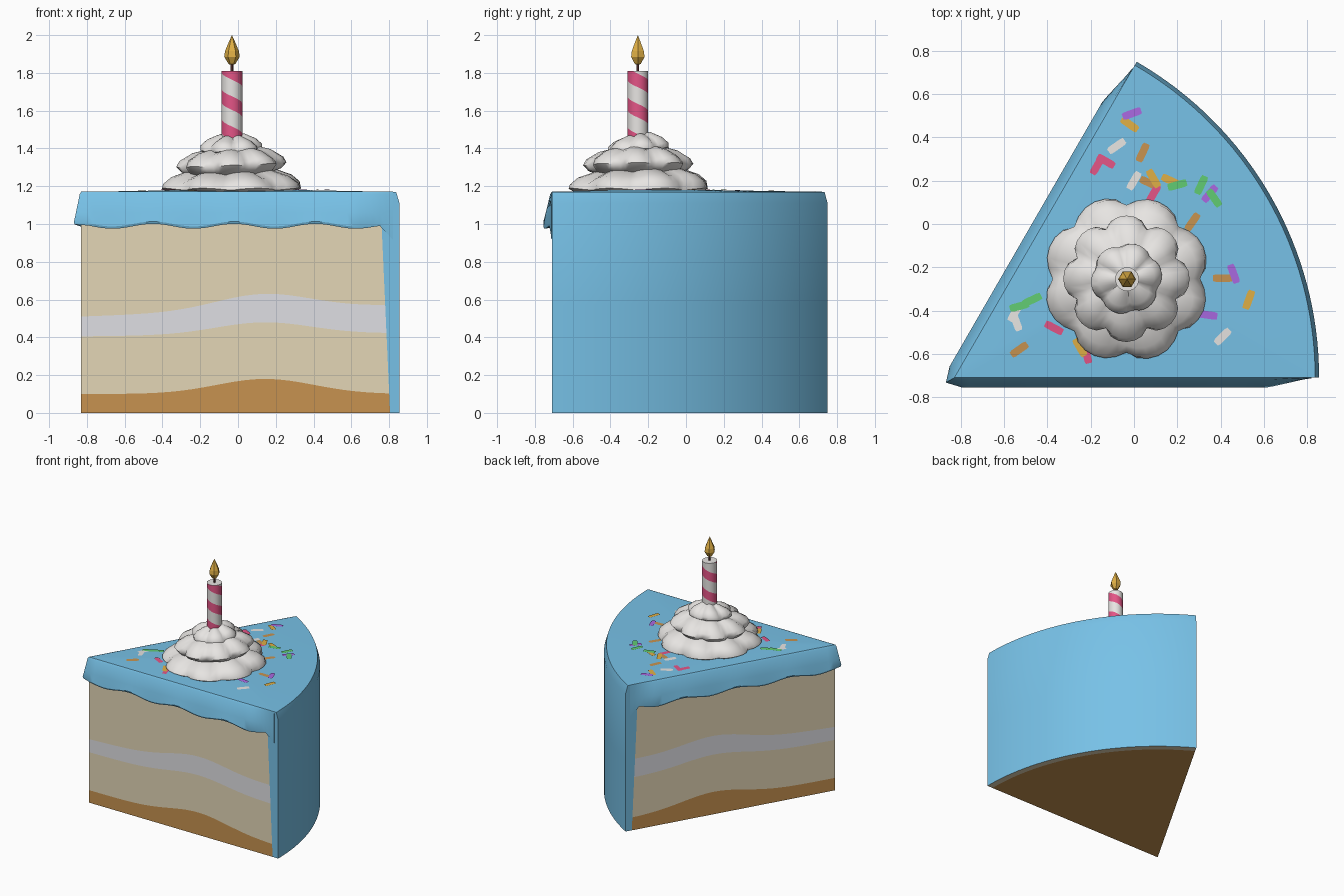
import bpy, bmesh, math
from mathutils import Vector
from mathutils.bvhtree import BVHTree

if "Cube" in bpy.data.objects:
    bpy.data.objects.remove(bpy.data.objects["Cube"])

COLORS = {
    "icing_blue": (.19, .55, .82), "sponge": (.77, .67, .47), "filling": (.74, .74, .77),
    "brown": (.57, .29, .08), "cream_white": (.84, .82, .80), "pink": (.77, .09, .24),
    "gold": (.74, .43, .06), "purple": (.40, .14, .75), "green": (.12, .60, .17),
    "wick_dark": (.12, .04, .04)}
NAMES = list(COLORS)
MATS = []
for n, c in COLORS.items():
    m = bpy.data.materials.new(n)
    m.diffuse_color = (*c, 1)
    m.use_nodes = True
    m.node_tree.nodes["Principled BSDF"].inputs["Base Color"].default_value = m.diffuse_color
    MATS.append(m)
BLUE, SPONGE, FILL, BROWN, WHITE, PINK, GOLD, PURPLE, GREEN, WICK = range(10)


class Part:
    """Collects coloured faces and turns them into an object."""
    def __init__(self):
        self.bm = bmesh.new()

    def face(self, pts, col):
        f = self.bm.faces.new([self.bm.verts.new(p) for p in pts])
        f.material_index = col

    def finish(self, name, angle=None, recalc=True):
        bm = self.bm
        bmesh.ops.remove_doubles(bm, verts=bm.verts, dist=1e-4)
        if recalc:
            bmesh.ops.recalc_face_normals(bm, faces=bm.faces)
        me = bpy.data.meshes.new(name)
        bm.to_mesh(me)
        used = sorted({p.material_index for p in me.polygons})
        for u in used:
            me.materials.append(MATS[u])
        for p in me.polygons:
            p.material_index = used.index(p.material_index)
        ob = bpy.data.objects.new(name, me)
        bpy.context.collection.objects.link(ob)
        if angle:
            bpy.ops.object.select_all(action='DESELECT')
            ob.select_set(True)
            bpy.context.view_layer.objects.active = ob
            bpy.ops.object.shade_smooth_by_angle(angle=math.radians(angle))
        return ob


AX, AY, R, TOP = -.83, -.71, 1.685, 1.17     # wedge apex, radius, top height
S60 = math.sin(math.pi / 3)


def polar(r, a, z):
    return Vector((AX + r * math.cos(a), AY + r * math.sin(a), z))


def levels(r):
    g = math.exp(-((r - .97) / .36) ** 2)
    return [0, .10 + .08 * g, .405 + .01 * r + .065 * g, .51 + .036 * r + .085 * g, 1.11, TOP]


def outer(k):
    return R - .018 if k == 5 else R


def edge(z):
    return 1.635 - .045 * z


# cake slice: layered cut faces, icing wall, top and bottom
slice_ = Part()
N, ARC = 28, 32
LAYER = [BROWN, SPONGE, FILL, SPONGE, SPONGE]
LZ = levels(1.62)
for a in (0, math.pi / 3):
    for k in range(5):
        def pt(i, kk):
            z = levels(i / N * 1.62)[kk]
            return polar(i / N * edge(z), a, z)
        for i in range(N):
            q = [pt(i, k), pt(i + 1, k), pt(i + 1, k + 1), pt(i, k + 1)]
            slice_.face(q, LAYER[k])
        slice_.face([pt(N, k), polar(outer(k), a, LZ[k]),
                     polar(outer(k + 1), a, LZ[k + 1]), pt(N, k + 1)], BLUE)
hub = Vector((.05, -.2, TOP + .015))
for j in range(ARC):
    a, b = (math.pi / 3 * t / ARC for t in (j, j + 1))
    for k in range(5):
        slice_.face([polar(outer(k), a, LZ[k]), polar(outer(k), b, LZ[k]),
                     polar(outer(k + 1), b, LZ[k + 1]), polar(outer(k + 1), a, LZ[k + 1])], BLUE)
    slice_.face([hub, polar(outer(5), a, TOP), polar(outer(5), b, TOP)], BLUE)
    e = edge(0)
    slice_.face([polar(0, 0, 0), polar(e, b, 0), polar(e, a, 0)], BROWN)
    slice_.face([polar(e, a, 0), polar(e, b, 0), polar(R, b, 0), polar(R, a, 0)], SPONGE)
for a in (0, math.pi / 3):
    rs = [edge(TOP) * i / N for i in range(N + 1)] + [outer(5)]
    for r0, r1 in zip(rs, rs[1:]):
        slice_.face([hub, polar(r0, a, TOP), polar(r1, a, TOP)], BLUE)
bmesh.ops.remove_doubles(slice_.bm, verts=slice_.bm.verts, dist=1e-4)
bvh = BVHTree.FromBMesh(slice_.bm)
slice_.finish("cake_slice", 30)

# icing lip flaring over both cut faces
lip = Part()
for a, nrm in ((0, Vector((0, -1, 0))), (math.pi / 3, Vector((-S60, .5, 0)))):
    cols = []
    M = 48
    for i in range(M + 1):
        r = 1.65 * i / M
        d = .045 * min(1, max(.06, (1.65 - r) / .2))
        zb = .988 + .013 * math.cos(2 * math.pi * (r - .38) / .43)
        if r > 1.58:
            zb -= (r - 1.58) * 1.2
        n = Vector((-S60, -.5, 0)) if i == 0 else nrm
        b = polar(r, a, 0)
        cols.append([b + n * o + Vector((0, 0, z)) for o, z in
                     ((0, TOP + .001), (d * .2, TOP - .012), (d * .72, 1.06),
                      (d, zb + .012), (d * .9, zb), (0, zb + .006))])
    for c0, c1 in zip(cols, cols[1:]):
        for k in range(6):
            k2 = (k + 1) % 6
            lip.face([c0[k], c1[k], c1[k2], c0[k2]], BLUE)
    lip.face(cols[-1], BLUE)
lip.finish("icing_lip", 30)

# whipped cream: three lobed tiers, each a ruffled revolve
CX, CY = -.035, -.253
cream = Part()


def tier(prof, lobes, phase, depth, seg=48):
    def pt(p, j):
        t = 2 * math.pi * (j % seg) / seg
        w = abs(math.sin(lobes * t / 2 + phase + p[1] * 5))
        r = p[0] * (1 - depth + depth * math.sqrt(w))
        z = p[1] + .012 * math.sin(t + phase) * (p[1] > 1.2) - .012 * (1 - w) * (p[0] > 0)
        return Vector((CX + r * math.cos(t), CY + r * math.sin(t), z))
    for p, q in zip(prof, prof[1:]):
        for j in range(seg):
            if q[0] == 0:
                cream.face([pt(p, j), pt(p, j + 1), (CX, CY, q[1])], WHITE)
            else:
                cream.face([pt(p, j), pt(p, j + 1), pt(q, j + 1), pt(q, j)], WHITE)


tier([(.34, 1.165), (.385, 1.19), (.375, 1.22), (.33, 1.255), (.24, 1.285), (0, 1.30)], 8, .4, .17)
tier([(.20, 1.26), (.265, 1.285), (.292, 1.315), (.275, 1.345), (.21, 1.385), (.13, 1.405),
      (0, 1.41)], 8, 1.3, .18)
tier([(.13, 1.37), (.165, 1.395), (.165, 1.42), (.13, 1.45), (.07, 1.475), (0, 1.48)], 6, .2, .18)
cream.finish("whipped_cream", 50)

# candle with helical stripe
candle = Part()
KX, KY, KR, Z0, Z1, PITCH = -.032, -.255, .055, 1.40, 1.81, .16
SEG = 24


def ring(t, z, r=KR):
    return Vector((KX + r * math.cos(t), KY + r * math.sin(t), z))


for j in range(SEG):
    ta, tb = (2 * math.pi * t / SEG - math.pi / 2 for t in (j, j + 1))

    def lev(t, k):      # even k = stripe bottom, odd k = stripe top
        z = 1.64 - PITCH * (t + math.pi / 2) / (2 * math.pi) + PITCH * (k // 2) + (.036 if k % 2 else -.036)
        return min(Z1, max(Z0, z))
    for k in range(-6, 8):
        p = [ring(ta, lev(ta, k)), ring(tb, lev(tb, k)), ring(tb, lev(tb, k + 1)), ring(ta, lev(ta, k + 1))]
        u = [v for i, v in enumerate(p) if (v - p[i - 1]).length > 1e-4]
        if len(u) > 2 and max(v.z for v in u) - min(v.z for v in u) > 1e-4:
            candle.face(u, WHITE if k % 2 else PINK)
    candle.face([ring(ta, Z1), ring(tb, Z1), (KX, KY, Z1)], WHITE)
    candle.face([ring(tb, Z0), ring(ta, Z0), (KX, KY, Z0)], WHITE)
candle.finish("candle", 40)


# wick and flame: small six-sided revolves
def revolve(name, prof, col, seg=6):
    p = Part()
    for (r0, z0), (r1, z1) in zip(prof, prof[1:]):
        for j in range(seg):
            a, b = (2 * math.pi * t / seg for t in (j, j + 1))
            q = [ring(a, z0, r0), ring(b, z0, r0), ring(b, z1, r1), ring(a, z1, r1)]
            q = q[1:] if r0 == 0 else q[:3] if r1 == 0 else q
            p.face(q, col)
    p.finish(name)


revolve("wick", [(0, 1.80), (.008, 1.80), (.008, 1.86), (0, 1.86)], WICK)
revolve("flame", [(0, 1.84), (.018, 1.847), (.041, 1.885), (.037, 1.915), (.014, 1.97), (0, 2.0)], GOLD)

# sprinkles: thin flat capsules laid on the icing (x, y, angle) per colour
SPRINKLES = {
    PURPLE: [(-.01, .51, 20), (.35, .14, 50), (.46, -.23, -70), (.34, -.42, -8)],
    GOLD: [(-.02, .46, -35), (.09, .21, -60), (.17, .2, -25), (.53, -.35, 70), (-.25, -.57, -60)],
    WHITE: [(-.08, .36, 35), (0, .2, 60), (.41, -.52, 45), (-.55, -.41, 60), (-.545, -.45, -70)],
    BROWN: [(.04, .33, 65), (.07, .19, -25), (.27, .01, 55), (.41, -.25, 0), (-.53, -.58, 35)],
    PINK: [(-.17, .27, 60), (-.13, .29, -30), (.09, .14, 60), (-.37, -.48, -28), (-.22, -.6, -75)],
    GREEN: [(.2, .18, 15), (.31, .18, 65), (.37, .12, -55), (-.53, -.38, 15), (-.47, -.35, 25)]}
spr = Part()
L, W = .045, .035
for col, items in SPRINKLES.items():
    for x, y, d in items:
        c, s = math.cos(math.radians(d)), math.sin(math.radians(d))
        pts = []
        for u, v in ((-L, -.4 * W), (-.7 * L, -.5 * W), (.7 * L, -.5 * W), (L, -.4 * W),
                     (L, .4 * W), (.7 * L, .5 * W), (-.7 * L, .5 * W), (-L, .4 * W)):
            px, py = x + u * c - v * s, y + u * s + v * c
            hit = bvh.ray_cast(Vector((px, py, 3)), Vector((0, 0, -1)))[0]
            pts.append(Vector((px, py, (hit.z if hit else TOP) + .003 + .0003 * col)))
        spr.face(pts, col)
spr.finish("sprinkles", recalc=False)
